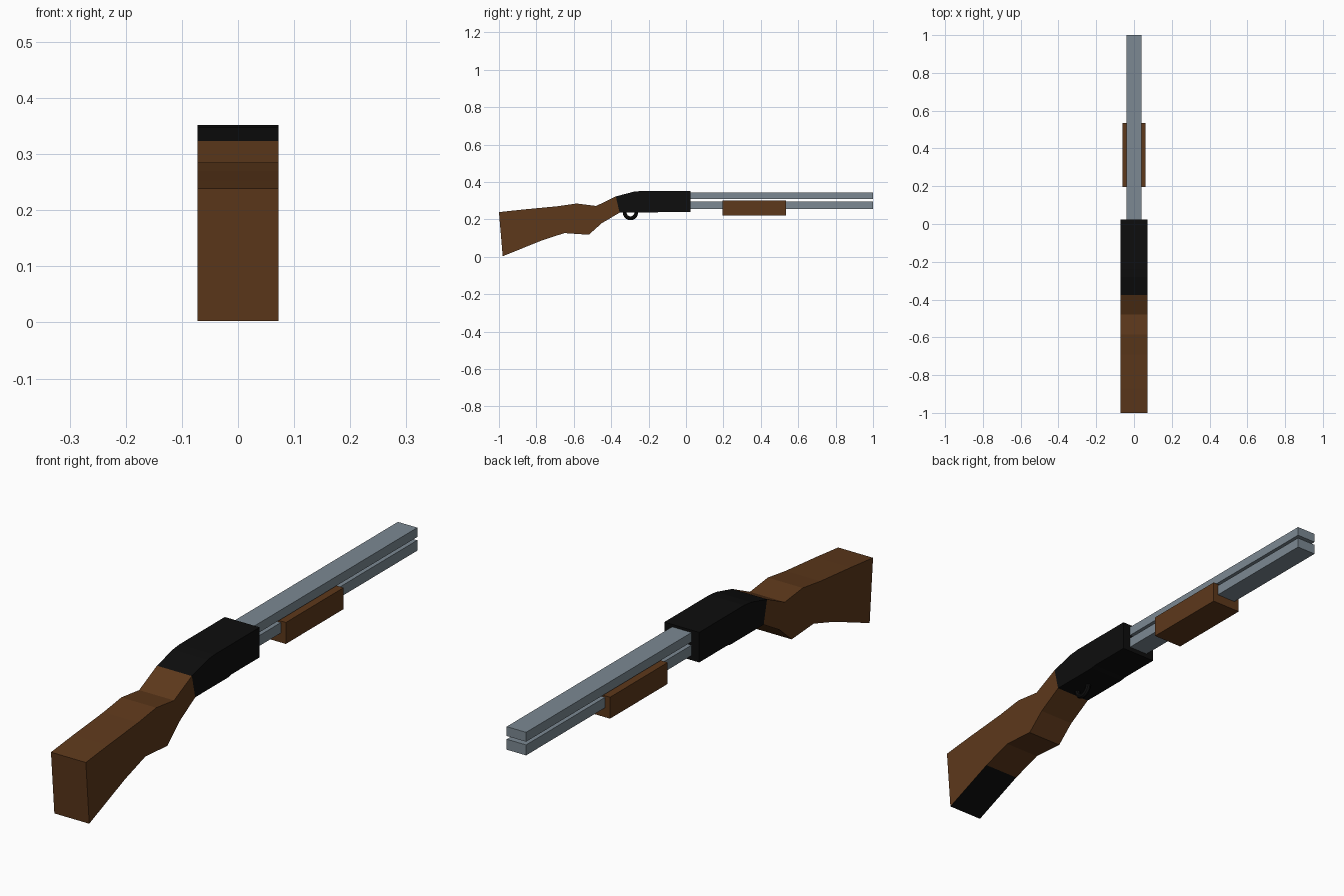
import bpy, bmesh, math

if "Cube" in bpy.data.objects:
    bpy.data.objects.remove(bpy.data.objects["Cube"])


def material(name, color):
    m = bpy.data.materials.new(name)
    m.diffuse_color = (*color, 1)
    m.use_nodes = True
    m.node_tree.nodes["Principled BSDF"].inputs["Base Color"].default_value = m.diffuse_color
    return m


WOOD = material("wood", (0.11, 0.04, 0.011))
BLACK = material("black", (0.004, 0.004, 0.004))
STEEL = material("steel", (0.2, 0.25, 0.29))


def extrude_profile(name, points, half_width, *mats):
    """Extrude a closed (y, z) outline symmetrically along x."""
    bm = bmesh.new()
    face = bm.faces.new([bm.verts.new((-half_width, y, z)) for y, z in points])
    out = bmesh.ops.extrude_face_region(bm, geom=[face])
    verts = [v for v in out["geom"] if isinstance(v, bmesh.types.BMVert)]
    bmesh.ops.translate(bm, verts=verts, vec=(2 * half_width, 0, 0))
    bmesh.ops.recalc_face_normals(bm, faces=bm.faces)
    mesh = bpy.data.meshes.new(name)
    bm.to_mesh(mesh)
    bm.free()
    for m in mats:
        mesh.materials.append(m)
    obj = bpy.data.objects.new(name, mesh)
    bpy.context.collection.objects.link(obj)
    return obj


def box(name, half_width, y0, y1, z0, z1, mat):
    return extrude_profile(name, [(y0, z0), (y1, z0), (y1, z1), (y0, z1)], half_width, mat)


# Shoulder stock with a dark underside at the butt
stock = extrude_profile("stock", [
    (-0.98, 0.003), (-0.77, 0.088), (-0.65, 0.127), (-0.52, 0.118),
    (-0.45, 0.18), (-0.355, 0.236), (-0.375, 0.323), (-0.48, 0.272),
    (-0.585, 0.285), (-0.69, 0.27), (-0.87, 0.253), (-1.0, 0.239)],
    0.072, WOOD, BLACK)
for p in stock.data.polygons:
    if p.center.y < -0.8 and p.normal.z < -0.5:
        p.material_index = 1

# Receiver
extrude_profile("receiver", [
    (-0.355, 0.236), (-0.16, 0.236), (-0.14, 0.24), (0.025, 0.24),
    (0.025, 0.352), (-0.24, 0.352), (-0.28, 0.348), (-0.375, 0.323)],
    0.072, BLACK)

# Over and under barrels
box("upper_barrel", 0.04, 0.0, 1.0, 0.308, 0.343, STEEL)
box("lower_barrel", 0.04, 0.0, 1.0, 0.257, 0.296, STEEL)

# Fore-end grip
box("fore_end", 0.061, 0.195, 0.535, 0.222, 0.302, WOOD)

# Trigger guard ring
bpy.ops.mesh.primitive_torus_add(
    major_segments=24, minor_segments=8, major_radius=0.031, minor_radius=0.01,
    location=(0, -0.297, 0.237), rotation=(0, math.pi / 2, 0))
guard = bpy.context.object
guard.name = "trigger_guard"
guard.data.materials.append(BLACK)
